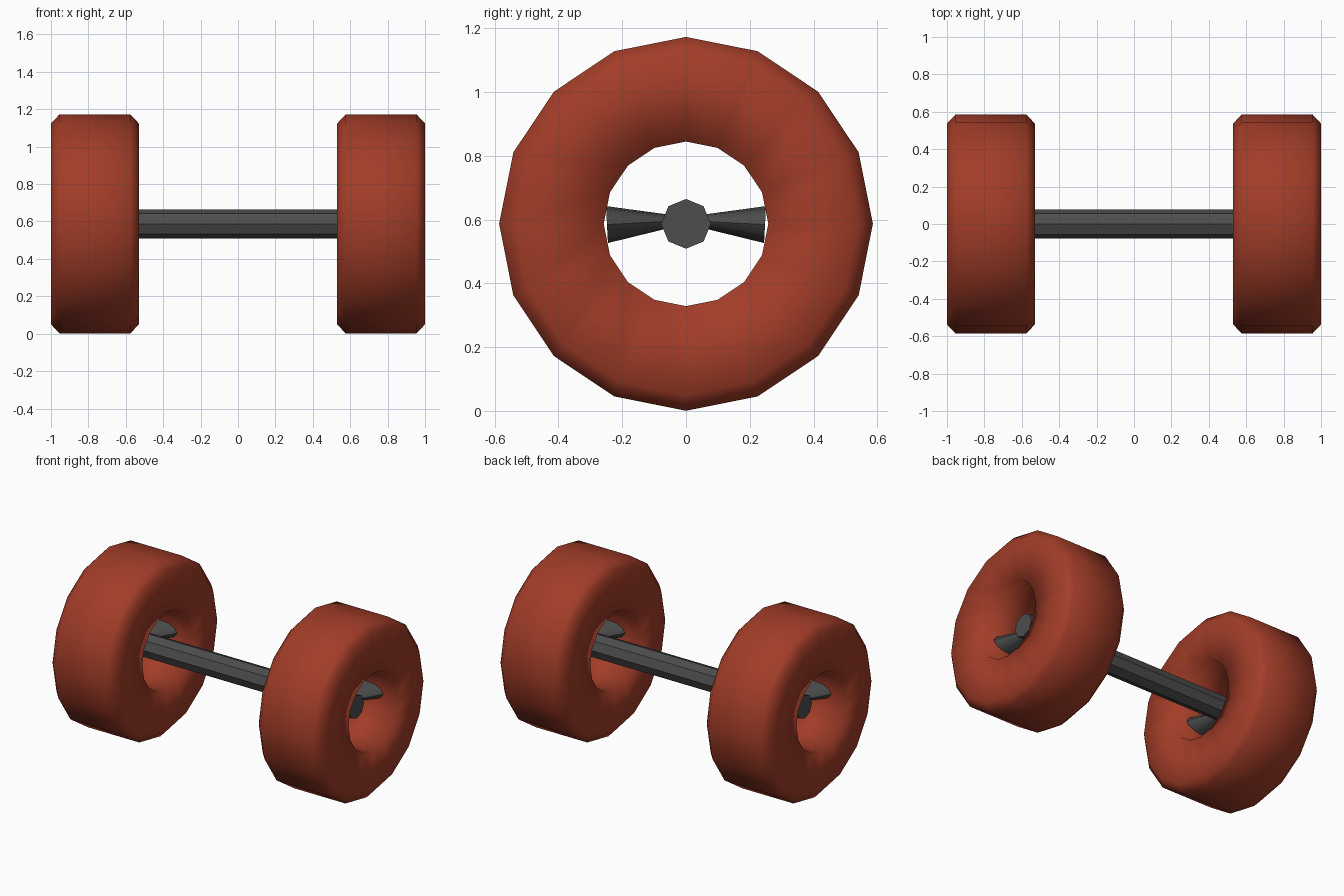
import bpy, bmesh, math
from mathutils import Matrix, Vector

if "Cube" in bpy.data.objects:
    bpy.data.objects.remove(bpy.data.objects["Cube"])

ZC = 0.587  # axle height


def material(name, rgb):
    m = bpy.data.materials.new(name)
    m.diffuse_color = (*rgb, 1)
    m.use_nodes = True
    m.node_tree.nodes["Principled BSDF"].inputs["Base Color"].default_value = m.diffuse_color
    return m


rubber = material("brick_red", (0.36, 0.046, 0.021))
metal = material("dark_grey", (0.075, 0.075, 0.075))


def finish(name, bm, mat, smooth):
    bmesh.ops.recalc_face_normals(bm, faces=bm.faces)
    for f in bm.faces:
        f.smooth = smooth
    me = bpy.data.meshes.new(name)
    bm.to_mesh(me)
    bm.free()
    me.materials.append(mat)
    ob = bpy.data.objects.new(name, me)
    bpy.context.collection.objects.link(ob)
    return ob


def wheel(name, side):
    # Closed profile (x offset from wheel centre, radius) swept in 16 steps
    profile = [(-0.235, 0.258), (-0.235, 0.537), (-0.189, 0.586),
               (0.189, 0.586), (0.235, 0.537), (0.235, 0.258)]
    bm = bmesh.new()
    n = 16
    rings = []
    for i in range(n):
        a = 2 * math.pi * i / n
        rings.append([bm.verts.new((side * 0.765 + x, r * math.sin(a), ZC + r * math.cos(a)))
                      for x, r in profile])
    for i in range(n):
        p, q = rings[i], rings[(i + 1) % n]
        for j in range(len(profile)):
            k = (j + 1) % len(profile)
            bm.faces.new((p[j], p[k], q[k], q[j]))
    finish(name, bm, rubber, True)


def spoke(name, side, front):
    # Flattened cone widening from the axle to the wheel's inner surface
    bm = bmesh.new()
    bmesh.ops.create_cone(bm, cap_ends=True, segments=12, radius1=0.02,
                          radius2=0.058, depth=0.2)
    stretch = Matrix.Diagonal((2.4, 1, 1, 1))
    turn = Matrix.Rotation(front * -math.radians(93), 4, 'X')
    place = Matrix.Translation(Vector((side * 0.765, front * 0.148, ZC + 0.003)))
    bmesh.ops.transform(bm, matrix=place @ turn @ stretch, verts=bm.verts)
    ob = finish(name, bm, metal, True)
    bpy.ops.object.select_all(action='DESELECT')
    bpy.context.view_layer.objects.active = ob
    ob.select_set(True)
    bpy.ops.object.shade_smooth_by_angle(angle=math.radians(50))


# Octagonal axle
bm = bmesh.new()
bmesh.ops.create_cone(bm, cap_ends=True, segments=8, radius1=0.078, radius2=0.078, depth=1.76)
bmesh.ops.transform(bm, matrix=Matrix.Translation((0, 0, ZC)) @ Matrix.Rotation(math.pi / 2, 4, 'Y'),
                    verts=bm.verts)
finish("axle", bm, metal, False)

# Wheels with two spokes each
for side, label in ((-1, "left"), (1, "right")):
    wheel(label + "_wheel", side)
    spoke(label + "_front_spoke", side, -1)
    spoke(label + "_back_spoke", side, 1)
